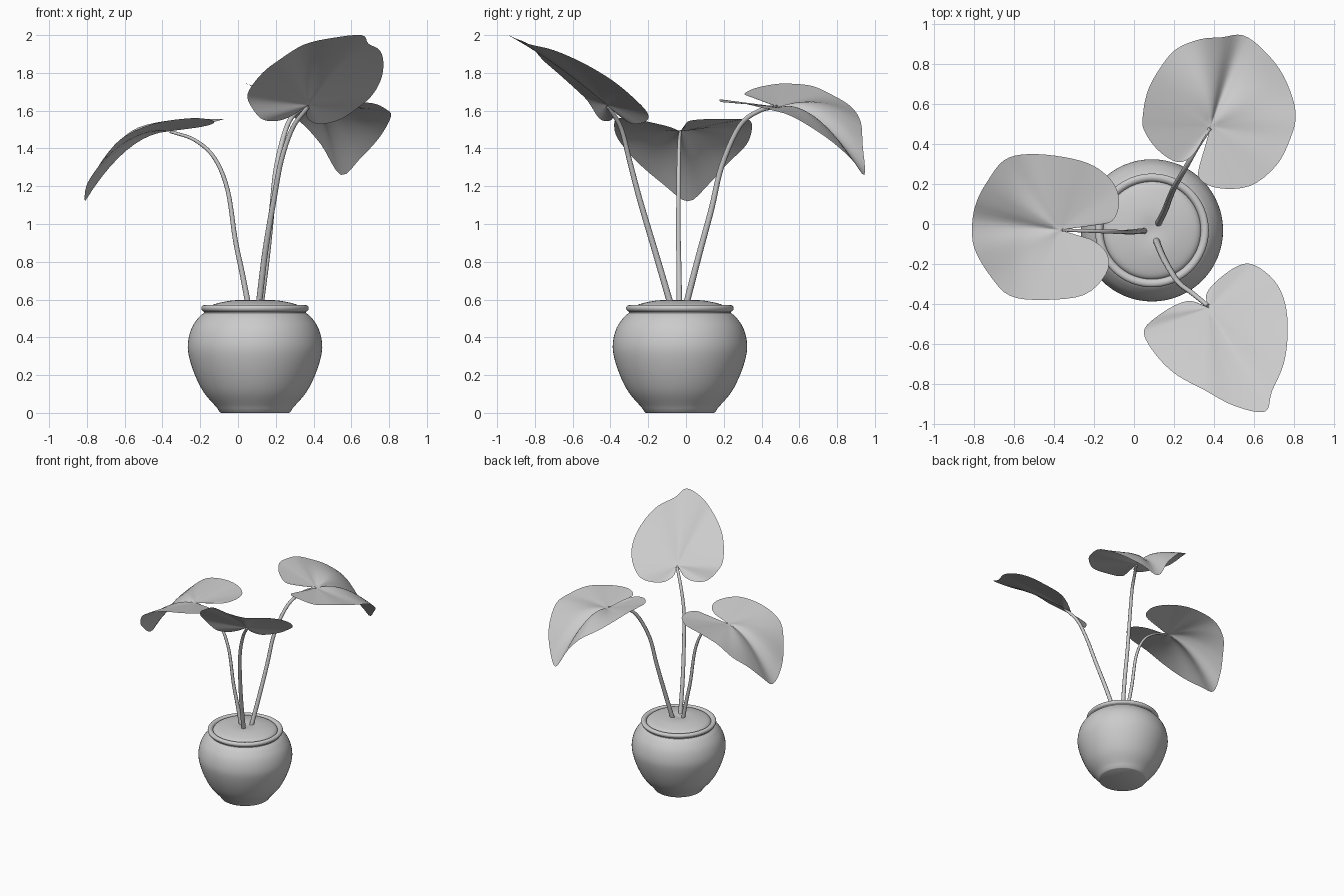
import bpy
import math
from mathutils import Vector

POT = Vector((0.09, -0.032, 0))


def spline(pts, steps):
    """Catmull-Rom curve through the points."""
    p = [Vector(q) for q in pts]
    p = [2 * p[0] - p[1]] + p + [2 * p[-1] - p[-2]]
    out = []
    for a, b, c, d in zip(p, p[1:], p[2:], p[3:]):
        for i in range(steps):
            t = i / steps
            out.append(0.5 * (2 * b + (c - a) * t + (2 * a - 5 * b + 4 * c - d) * t * t
                              + (3 * b - a - 3 * c + d) * t ** 3))
    return out + [p[-2]]


def make(name, verts, faces, angle=40):
    me = bpy.data.meshes.new(name)
    me.from_pydata([tuple(v) for v in verts], [], faces)
    ob = bpy.data.objects.new(name, me)
    bpy.context.collection.objects.link(ob)
    bpy.ops.object.select_all(action='DESELECT')
    ob.select_set(True)
    bpy.context.view_layer.objects.active = ob
    bpy.ops.object.shade_smooth_by_angle(angle=math.radians(angle))
    return ob


def lathe(name, profile, n=64):
    verts, faces = [], []
    for r, z in profile:
        verts += [POT + Vector((r * math.cos(2 * math.pi * i / n),
                                r * math.sin(2 * math.pi * i / n), z)) for i in range(n)]
    for k in range(len(profile) - 1):
        for i in range(n):
            j = (i + 1) % n
            faces.append((k * n + i, k * n + j, (k + 1) * n + j, (k + 1) * n + i))
    faces.append(tuple(reversed(range(n))))
    if name == "soil":
        faces.append(tuple(range((len(profile) - 1) * n, len(profile) * n)))
    else:
        faces.append(tuple(range((len(profile) - 1) * n, len(profile) * n)))
    return make(name, verts, faces)


def leaf(name, root, tip, bulge, outline, rings=10):
    """Blade fanned from the stalk joint to its rim, arched along the midrib."""
    root = Vector(root)
    axis = (Vector(tip) - root).normalized()
    rim = spline(outline, 4)
    n = len(rim)
    verts, faces = [root], []
    for k in range(1, rings + 1):
        t = k / rings
        for o in rim:
            d = o - root
            w = max(0, d.normalized().dot(axis)) ** 2
            verts.append(root + d * t + Vector((0, 0, bulge * w * 4 * t * (1 - t))))
    for i in range(n - 1):
        faces.append((0, 1 + i + 1, 1 + i))
        for k in range(rings - 1):
            a, b = 1 + k * n + i, 1 + (k + 1) * n + i
            faces.append((a, a + 1, b + 1, b))
    return make(name, verts, faces, 60)


def stem(name, pts, r0, r1, n=10):
    path = spline(pts, 5)
    verts, faces = [], []
    for k, p in enumerate(path):
        tan = (path[min(k + 1, len(path) - 1)] - path[max(k - 1, 0)]).normalized()
        u = tan.cross(Vector((0.83, -0.56, 0.02)) if name != "stem_left" else Vector((0, 1, 0))).normalized()
        v = tan.cross(u)
        r = r0 + (r1 - r0) * k / (len(path) - 1)
        verts += [p + r * (u * math.cos(2 * math.pi * i / n) + v * math.sin(2 * math.pi * i / n))
                  for i in range(n)]
    for k in range(len(path) - 1):
        for i in range(n):
            j = (i + 1) % n
            faces.append((k * n + i, k * n + j, (k + 1) * n + j, (k + 1) * n + i))
    faces += [tuple(reversed(range(n))), tuple(range((len(path) - 1) * n, len(path) * n))]
    return make(name, verts, faces, 60)


# Pot: round belly, neck and rolled rim with an inner lip
belly = spline([(0.2, 0.025, 0), (0.272, 0.11, 0), (0.322, 0.21, 0), (0.352, 0.31, 0), (0.354, 0.38, 0),
                (0.335, 0.45, 0), (0.3, 0.503, 0), (0.27, 0.53, 0)], 4)
rim = spline([(0.27, 0.535, 0), (0.282, 0.545, 0), (0.284, 0.56, 0), (0.273, 0.57, 0),
              (0.255, 0.568, 0), (0.243, 0.55, 0), (0.24, 0.5, 0)], 3)
lathe("pot", [(0.18, 0.0), (0.187, 0.004)] + [(p.x, p.y) for p in belly + rim])

# Soil mound
soil = spline([(0.25, 0.545, 0), (0.235, 0.566, 0), (0.2, 0.58, 0), (0.13, 0.594, 0),
               (0.07, 0.597, 0), (0.01, 0.59, 0)], 3)
lathe("soil", [(p.x, p.y) for p in soil])

# Stems
stem("stem_left", [(0.055, -0.035, 0.57), (0.02, -0.037, 0.75), (-0.015, -0.04, 0.92), (-0.055, -0.04, 1.18),
                   (-0.125, -0.038, 1.35), (-0.23, -0.035, 1.445), (-0.36, -0.03, 1.49)], 0.015, 0.008)
stem("stem_back", [(0.12, 0.0, 0.57), (0.155, 0.07, 0.84), (0.18, 0.135, 1.08), (0.205, 0.19, 1.31),
                   (0.26, 0.285, 1.52), (0.32, 0.39, 1.6), (0.38, 0.48, 1.62)], 0.017, 0.011)
stem("stem_front", [(0.11, -0.08, 0.57), (0.145, -0.165, 0.86), (0.19, -0.245, 1.13), (0.23, -0.3, 1.34),
                    (0.29, -0.345, 1.51), (0.37, -0.41, 1.62)], 0.017, 0.011)

# Leaves
leaf("leaf_left", (-0.37, -0.03, 1.49), (-0.81, 0.02, 1.12), 0.085, [
    (-0.35, -0.012, 1.495), (-0.2, -0.005, 1.52), (-0.11, 0.015, 1.545), (-0.075, 0.1, 1.555), (-0.1, 0.2, 1.555),
    (-0.2, 0.29, 1.555), (-0.35, 0.335, 1.55), (-0.53, 0.35, 1.51), (-0.65, 0.32, 1.42),
    (-0.73, 0.22, 1.32), (-0.785, 0.12, 1.21), (-0.81, 0.01, 1.12), (-0.8, -0.12, 1.21),
    (-0.72, -0.26, 1.33), (-0.62, -0.36, 1.45), (-0.45, -0.38, 1.53), (-0.25, -0.355, 1.56),
    (-0.14, -0.25, 1.55), (-0.135, -0.15, 1.53), (-0.22, -0.075, 1.51), (-0.36, -0.05, 1.495)])
leaf("leaf_back", (0.385, 0.49, 1.62), (0.545, 0.945, 1.26), 0.09, [
    (0.365, 0.47, 1.625), (0.3, 0.35, 1.67), (0.22, 0.31, 1.69), (0.12, 0.37, 1.72), (0.05, 0.47, 1.74),
    (0.045, 0.55, 1.743), (0.07, 0.67, 1.73), (0.13, 0.78, 1.68), (0.21, 0.875, 1.62),
    (0.33, 0.925, 1.54), (0.44, 0.935, 1.42), (0.545, 0.945, 1.26), (0.65, 0.87, 1.35),
    (0.75, 0.74, 1.46), (0.81, 0.56, 1.57), (0.78, 0.42, 1.61), (0.71, 0.29, 1.64),
    (0.58, 0.19, 1.645), (0.42, 0.18, 1.66), (0.33, 0.225, 1.65), (0.33, 0.3, 1.64), (0.39, 0.47, 1.62)])
leaf("leaf_front", (0.375, -0.42, 1.63), (0.655, -0.94, 2.0), 0.02, [
    (0.355, -0.41, 1.62), (0.28, -0.385, 1.57), (0.2, -0.41, 1.545), (0.12, -0.46, 1.56), (0.055, -0.52, 1.65),
    (0.06, -0.58, 1.71), (0.13, -0.68, 1.8), (0.22, -0.76, 1.87), (0.35, -0.83, 1.95),
    (0.5, -0.91, 1.985), (0.655, -0.94, 2.0), (0.69, -0.84, 1.955), (0.75, -0.7, 1.92),
    (0.77, -0.54, 1.85), (0.755, -0.39, 1.76), (0.7, -0.28, 1.67), (0.6, -0.205, 1.59),
    (0.52, -0.21, 1.545), (0.42, -0.28, 1.53), (0.365, -0.345, 1.565), (0.365, -0.4, 1.615)])
